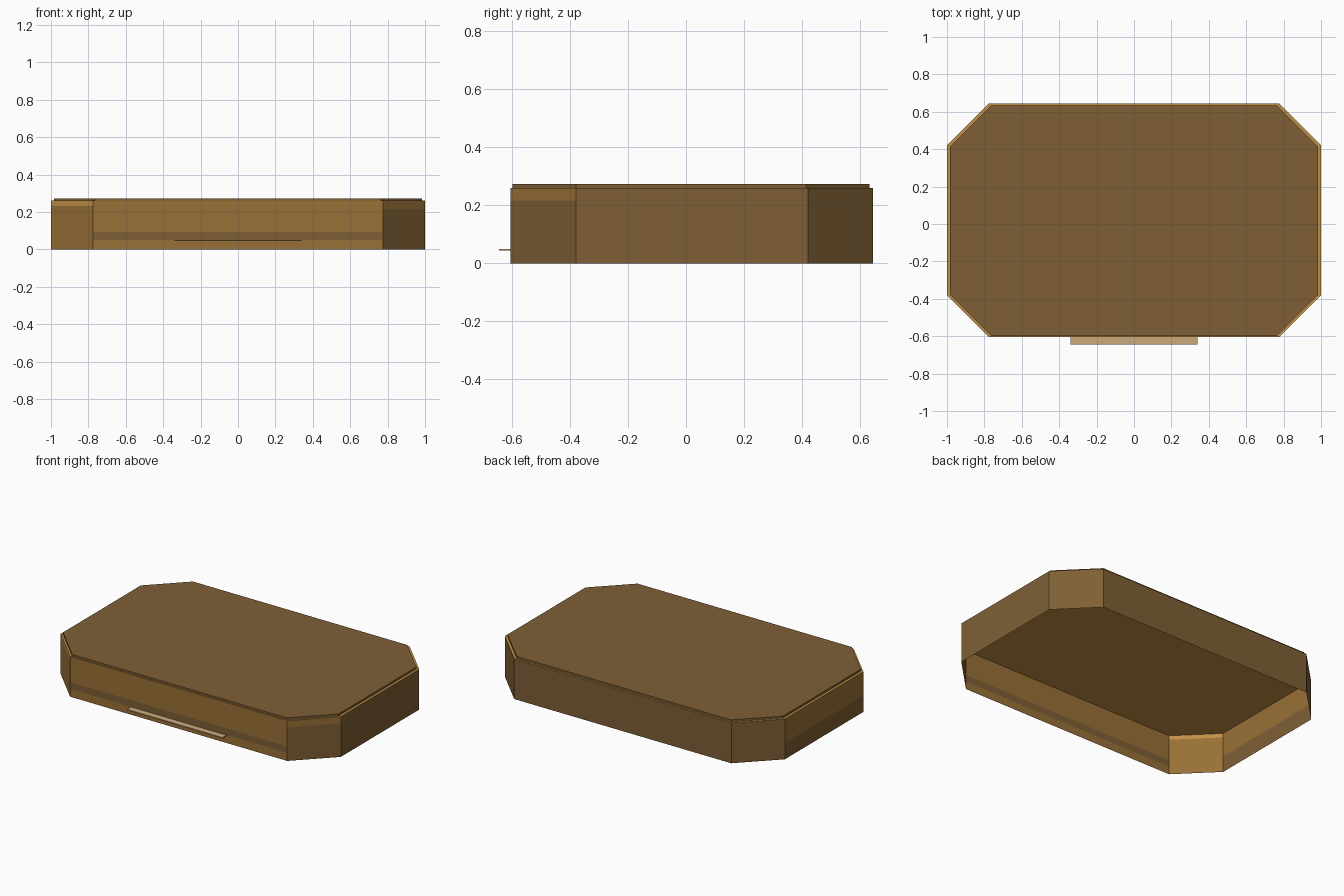
import bpy

if "Cube" in bpy.data.objects:
    bpy.data.objects.remove(bpy.data.objects["Cube"])


def srgb(h):
    def lin(c):
        return c / 12.92 if c <= 0.04045 else ((c + 0.055) / 1.055) ** 2.4
    return [lin(int(h[i:i + 2], 16) / 255) for i in (0, 2, 4)] + [1.0]


def material(name, h):
    m = bpy.data.materials.new(name)
    m.diffuse_color = srgb(h)
    m.use_nodes = True
    m.node_tree.nodes["Principled BSDF"].inputs["Base Color"].default_value = m.diffuse_color
    return m


brown = material("dark_brown", "7E5F35")
ochre = material("ochre_brown", "997036")
gold = material("light_gold", "C29045")
tan = material("pale_tan", "CBAB7B")
MATS = [brown, ochre, gold, tan]
BROWN, OCHRE, GOLD, TAN = range(4)


def octagon(hx, y0, y1, cut):
    """Chamfered rectangle, counter-clockwise from the left end of the front edge."""
    return [(-hx + cut, y0), (hx - cut, y0), (hx, y0 + cut), (hx, y1 - cut),
            (hx - cut, y1), (-hx + cut, y1), (-hx, y1 - cut), (-hx, y0 + cut)]


def make(name, verts, faces, slots):
    me = bpy.data.meshes.new(name)
    me.from_pydata(verts, [], faces)
    for m in MATS:
        me.materials.append(m)
    for p, s in zip(me.polygons, slots):
        p.material_index = s
    ob = bpy.data.objects.new(name, me)
    bpy.context.collection.objects.link(ob)
    return ob


WALL_TOP, LID_TOP = 0.260, 0.273
outer = octagon(1.0, -0.605, 0.645, 0.225)
inner = octagon(0.984, -0.598, 0.633, 0.219)

# Colour bands of each wall, bottom to top: (upper height, colour)
plain = [(WALL_TOP, BROWN)]
bands = [plain] * 8
bands[0] = [(0.051, OCHRE), (0.094, BROWN), (WALL_TOP, OCHRE)]  # front
bands[1] = [(0.217, BROWN), (WALL_TOP, OCHRE)]                  # front right corner
bands[6] = [(0.105, BROWN), (WALL_TOP, OCHRE)]                  # left
bands[7] = [(0.233, OCHRE), (WALL_TOP, GOLD)]                   # front left corner

# Thin side walls, open underneath
verts, faces, slots = [], [], []
for i in range(8):
    a, b = outer[i], outer[(i + 1) % 8]
    z0 = 0.0
    for z1, slot in bands[i]:
        n = len(verts)
        verts += [(*a, z0), (*b, z0), (*b, z1), (*a, z1)]
        faces.append((n, n + 1, n + 2, n + 3))
        slots.append(slot)
        z0 = z1
make("side_walls", verts, faces, slots)

# Gold deck closing the walls: ledge outside, ceiling inside
make("deck", [(*p, WALL_TOP) for p in outer], [tuple(range(8))], [GOLD])

# Raised lid on the deck
verts = [(*p, z) for z in (WALL_TOP, LID_TOP) for p in inner]
faces = [(i, (i + 1) % 8, 8 + (i + 1) % 8, 8 + i) for i in range(8)]
faces.append(tuple(range(8, 16)))
make("raised_lid", verts, faces, [BROWN] * 9)

# Thin tab sticking out of the front wall
x, y0, y1, z0, z1 = 0.34, -0.645, -0.605, 0.044, 0.050
verts = [(sx, y, z) for z in (z0, z1) for sx, y in ((-x, y0), (x, y0), (x, y1), (-x, y1))]
faces = [(3, 2, 1, 0), (4, 5, 6, 7), (0, 1, 5, 4), (1, 2, 6, 5), (2, 3, 7, 6), (3, 0, 4, 7)]
make("front_tab", verts, faces, [TAN] * 6)
